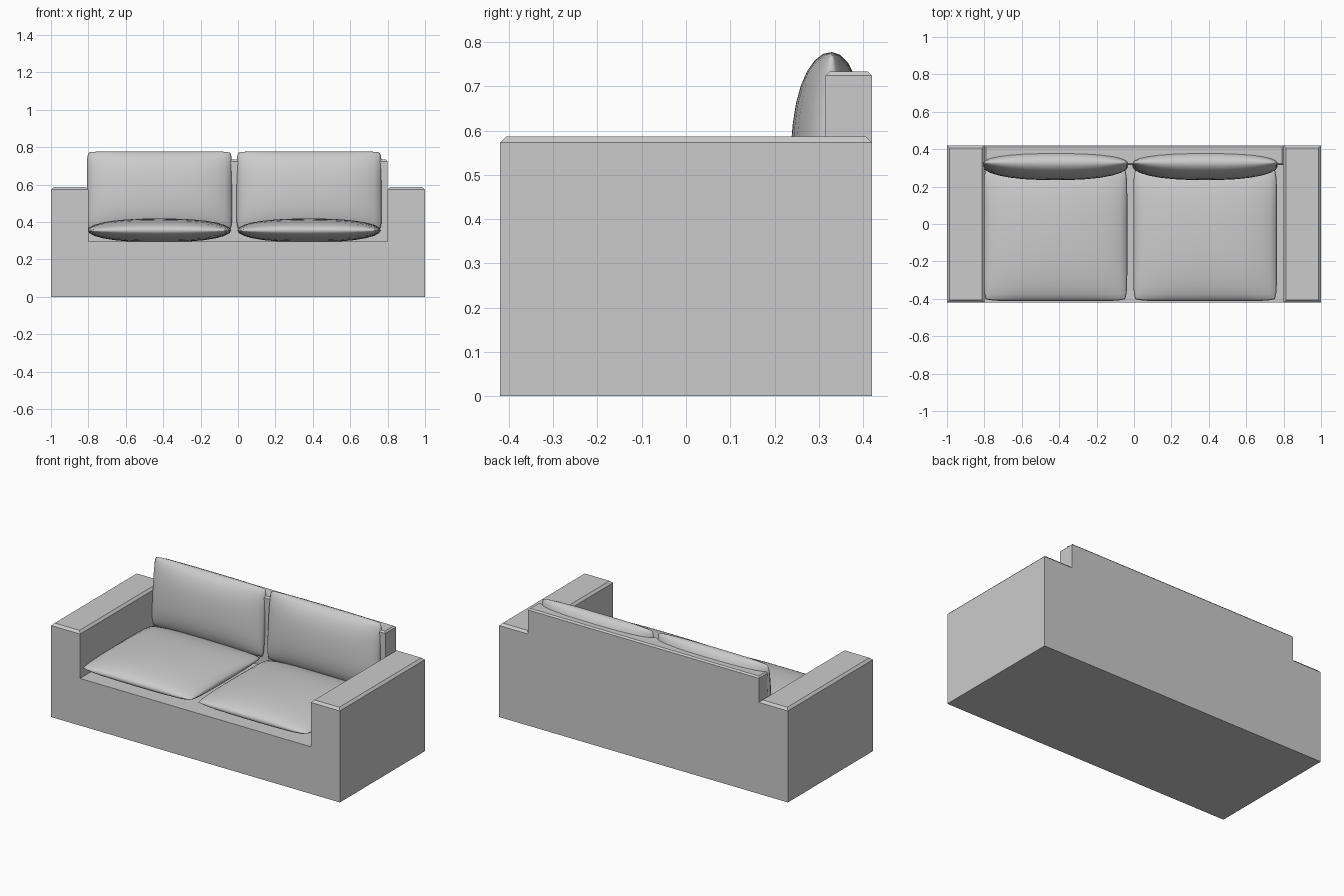
import bpy, bmesh, math

if "Cube" in bpy.data.objects:
    bpy.data.objects.remove(bpy.data.objects["Cube"])


def finish(bm, name):
    bmesh.ops.recalc_face_normals(bm, faces=bm.faces[:])
    mesh = bpy.data.meshes.new(name)
    bm.to_mesh(mesh)
    bm.free()
    obj = bpy.data.objects.new(name, mesh)
    bpy.context.collection.objects.link(obj)
    return obj


def prism(name, profile, y0, y1, chamfer):
    """Extrude an xz profile along y and chamfer its upper rims."""
    bm = bmesh.new()
    face = bm.faces.new([bm.verts.new((x, y0, z)) for x, z in profile])
    ext = bmesh.ops.extrude_face_region(bm, geom=[face])
    for v in ext["geom"]:
        if isinstance(v, bmesh.types.BMVert):
            v.co.y = y1
    bmesh.ops.recalc_face_normals(bm, faces=bm.faces[:])
    bm.normal_update()
    rims = []
    for e in bm.edges:
        a, b = (v.co for v in e.verts)
        hidden_rear = min(a.y, b.y) > y1 - 0.001 and a.z < 0.4
        up = any(f.normal.z > 0.9 for f in e.link_faces)
        if up and e.is_convex and not hidden_rear:
            rims.append(e)
    bmesh.ops.bevel(bm, geom=rims, offset=chamfer, segments=1, affect='EDGES')
    return finish(bm, name)


def cushion(name, half_w, half_l, half_t, location, tilt, n=14):
    """Puffed pillow: two domed grids that meet along a seam."""
    bm = bmesh.new()
    steps = [math.sin(math.pi * (i / n - 0.5)) for i in range(n + 1)]

    def dome(t):
        return math.sqrt(max(0.0, 1 - abs(t) ** 2.5))

    for side in (1, -1):
        grid = [[bm.verts.new((half_w * u * (1 - 0.03 * abs(v) ** 12),
                               half_l * v * (1 - 0.03 * abs(u) ** 12),
                               side * half_t * dome(u) * dome(v)))
                 for u in steps] for v in steps]
        for j in range(n):
            for i in range(n):
                bm.faces.new((grid[j][i], grid[j][i + 1],
                              grid[j + 1][i + 1], grid[j + 1][i]))
    bmesh.ops.remove_doubles(bm, verts=bm.verts[:], dist=0.0002)
    for f in bm.faces:
        f.smooth = True
    obj = finish(bm, name)
    obj.location = location
    obj.rotation_euler.x = tilt
    return obj


# Base and arms in one U-shaped block
prism("base_and_arms",
      [(-1, 0), (1, 0), (1, 0.587), (0.8, 0.587), (0.8, 0.295),
       (-0.8, 0.295), (-0.8, 0.587), (-1, 0.587)], -0.42, 0.42, 0.014)

# Backrest between the arms
prism("backrest",
      [(-0.8, 0.28), (0.8, 0.28), (0.8, 0.733), (-0.8, 0.733)],
      0.315, 0.42, 0.009)

# Seat and back cushions
for side, x in (("left", -0.42), ("right", 0.38)):
    cushion(f"{side}_seat_cushion", 0.384, 0.355, 0.063,
            (x, -0.057, 0.355), 0)
    cushion(f"{side}_back_cushion", 0.388, 0.213, 0.078,
            (x, 0.315, 0.565), math.radians(90 - 4))
